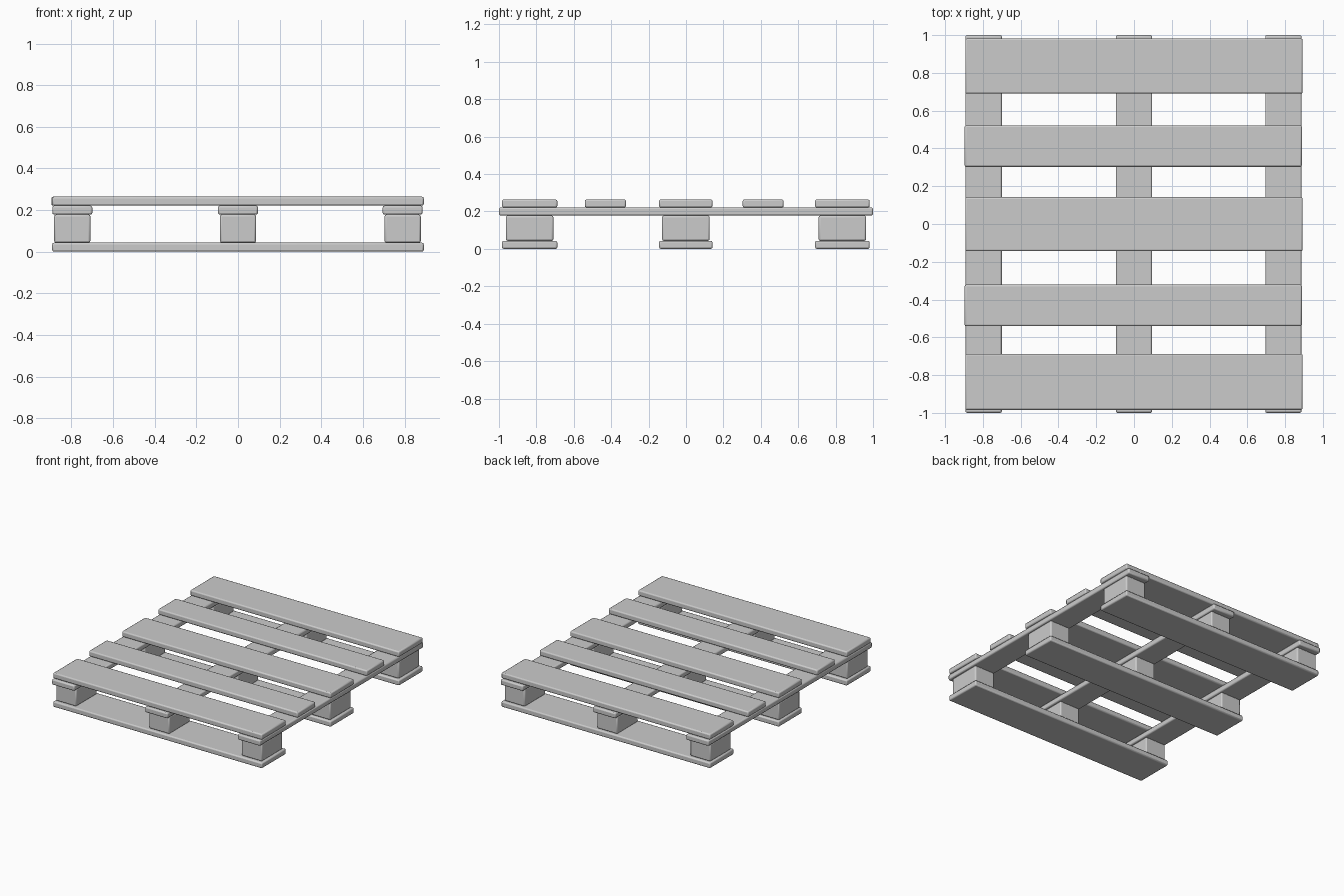
import bpy

if "Cube" in bpy.data.objects:
    bpy.data.objects.remove(bpy.data.objects["Cube"])

BOARD = 0.043          # thickness of every board
BLOCK_H = 0.135        # height of the spacer blocks


def box(name, x0, x1, y0, y1, z0, z1):
    """Box between two corners with softened edges."""
    bpy.ops.mesh.primitive_cube_add(
        size=1, location=((x0 + x1) / 2, (y0 + y1) / 2, (z0 + z1) / 2))
    ob = bpy.context.object
    ob.name = name
    ob.scale = (x1 - x0, y1 - y0, z1 - z0)
    bpy.ops.object.transform_apply(location=False, rotation=False, scale=True)
    bevel = ob.modifiers.new("edge_bevel", 'BEVEL')
    bevel.width = 0.009
    bevel.segments = 2
    bpy.ops.object.shade_smooth_by_angle()
    return ob


z_block = BOARD
z_stringer = z_block + BLOCK_H
z_deck = z_stringer + BOARD

columns = {"left": -0.796, "middle": 0.0, "right": 0.791}
wide_rows = {"front": (-0.984, -0.688), "centre": (-0.144, 0.142), "back": (0.690, 0.982)}
narrow_rows = {"front": (-0.541, -0.321), "back": (0.303, 0.522)}

# Wide deck boards, matching bottom boards and the blocks between them
for row, (y0, y1) in wide_rows.items():
    box(f"{row}_deck_board", -0.893, 0.893, y0, y1, z_deck, z_deck + BOARD)
    box(f"{row}_bottom_board", -0.893, 0.893, y0, y1, 0, BOARD)
    yc = (y0 + y1) / 2
    for col, x in columns.items():
        box(f"{row}_{col}_block", x - 0.087, x + 0.087, yc - 0.127, yc + 0.127,
            z_block, z_stringer)

# Narrow deck boards
for row, (y0, y1) in narrow_rows.items():
    box(f"{row}_narrow_deck_board", -0.897, 0.889, y0, y1, z_deck, z_deck + BOARD)

# Stringers running front to back
for col, x in columns.items():
    box(f"{col}_stringer", x - 0.096, x + 0.096, -1, 1, z_stringer, z_deck)
